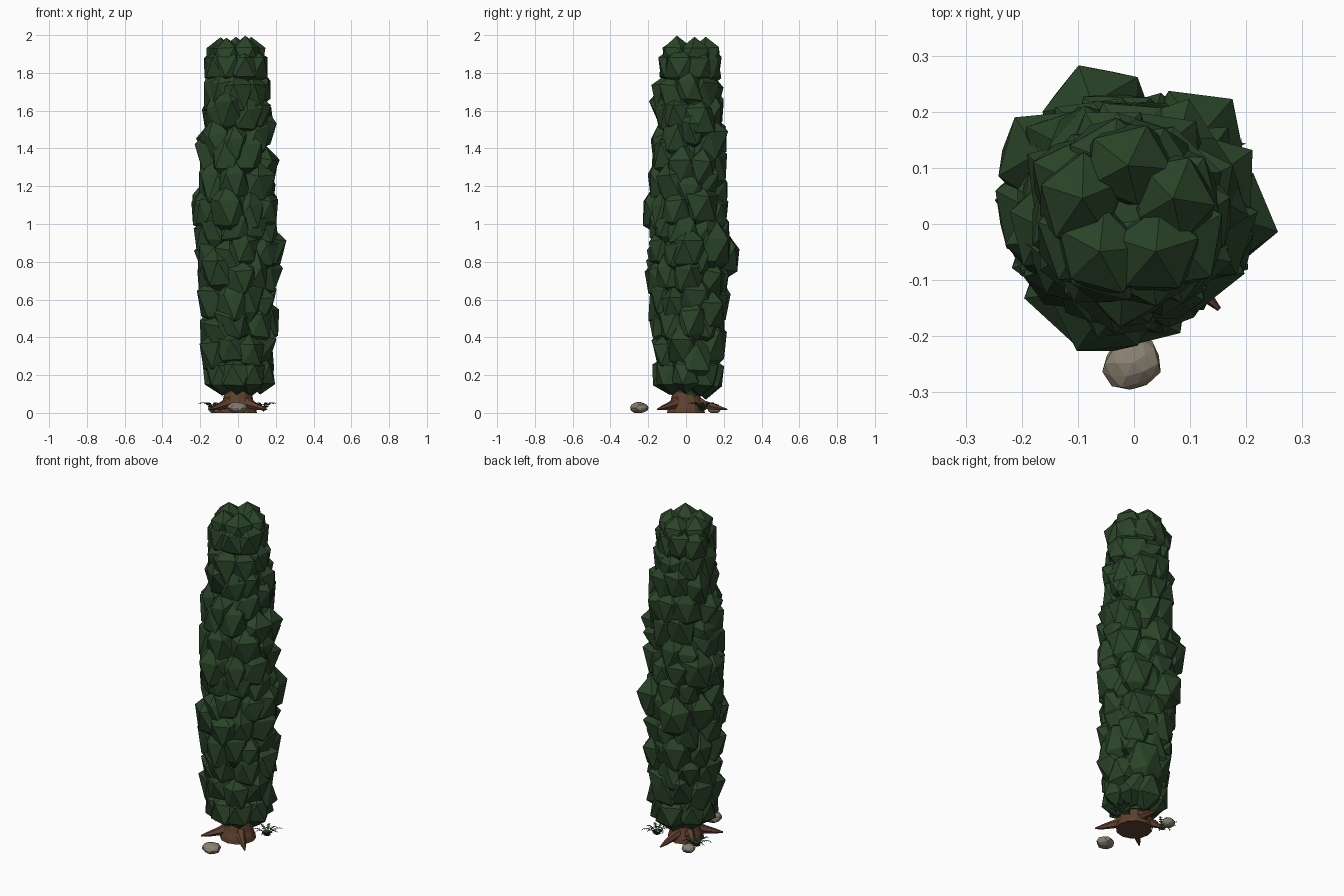
import bpy, bmesh, math, random
from mathutils import Vector, Matrix

if "Cube" in bpy.data.objects:
    bpy.data.objects.remove(bpy.data.objects["Cube"])

random.seed(8)


def material(name, rgb):
    m = bpy.data.materials.new(name)
    m.diffuse_color = (*rgb, 1)
    m.use_nodes = True
    m.node_tree.nodes["Principled BSDF"].inputs["Base Color"].default_value = m.diffuse_color
    return m


LEAF = material("leaf_green", (0.023, 0.058, 0.021))
BARK = material("bark_brown", (0.115, 0.052, 0.028))
STONE = material("stone_grey", (0.25, 0.215, 0.16))
FERN = material("fern_green", (0.026, 0.065, 0.024))


def finish(bm, name, mat):
    me = bpy.data.meshes.new(name)
    bm.to_mesh(me)
    bm.free()
    me.materials.append(mat)
    ob = bpy.data.objects.new(name, me)
    bpy.context.collection.objects.link(ob)
    return ob


def interp(points, t):
    for (a, ra), (b, rb) in zip(points, points[1:]):
        if t <= b:
            return ra + (rb - ra) * (t - a) / (b - a)
    return points[-1][1]


def blob(bm, pos, size, angle, jitter, subdivisions=1, lean=0.0):
    """Faceted lump: jittered icosphere, scaled, turned to face outward."""
    mat = (Matrix.Translation(pos) @ Matrix.Rotation(angle, 4, 'Z')
           @ Matrix.Rotation(lean, 4, 'Y') @ Matrix.Diagonal((*size, 1)))
    vs = bmesh.ops.create_icosphere(bm, subdivisions=subdivisions, radius=1)["verts"]
    turn = random.uniform(0, math.tau)
    for v in vs:
        v.co *= 1 + random.uniform(-jitter, jitter)
        v.co = mat @ (Matrix.Rotation(turn, 3, 'Z') @ v.co)


def tube(bm, rings, sides):
    """Capped tube through (centre, radius, tangent) rings."""
    loops = []
    for c, r, d in rings:
        q = Vector(d).to_track_quat('Z', 'Y')
        loops.append([bm.verts.new(Vector(c) + q @ Vector(
            (r * math.cos(math.tau * i / sides), r * math.sin(math.tau * i / sides), 0)))
            for i in range(sides)])
    for a, b in zip(loops, loops[1:]):
        for i in range(sides):
            j = (i + 1) % sides
            bm.faces.new((a[i], a[j], b[j], b[i]))
    bm.faces.new(loops[0][::-1])
    bm.faces.new(loops[-1])


# Foliage: staggered rings of faceted leaf clumps following a column outline
OUTLINE = [(0.1, 0.18), (0.3, 0.198), (0.6, 0.210), (0.9, 0.224), (1.15, 0.224),
           (1.4, 0.203), (1.65, 0.19), (1.85, 0.175), (2.0, 0.165)]


def axis(z):
    return Vector((-0.012 * z / 2, 0.01 + 0.01 * z / 2, z))


bm = bmesh.new()
rows = 14
for row in range(rows):
    z = 0.2 + 1.63 * row / (rows - 1)
    count = 8
    inner = 0 < row < rows - 1
    for k in range(count):
        a = math.tau * (k + 0.5 * (row % 2)) / count + random.uniform(-0.2, 0.2)
        zz = z + random.uniform(-0.04, 0.04) * (1 if inner else 0.2)
        s = random.uniform(0.08, 0.105)
        r = interp(OUTLINE, zz) - s * 0.92 + random.uniform(-0.008, 0.012)
        pos = axis(zz) + Vector((r * math.cos(a), r * math.sin(a), 0))
        tall = random.uniform(1.25, 1.6) if inner else 0.115 / s
        blob(bm, pos, (s, s * 1.05, s * tall), a, 0.16 if inner else 0.08,
             lean=random.uniform(-0.05, 0.3) if inner else 0)
# Larger clumps that stand out of the column: x, y, z of the outermost point
for x, y, z in ((0.255, 0.02, 0.86), (-0.10, 0.29, 0.82), (-0.26, 0.035, 1.07),
                (-0.085, -0.235, 1.07), (0.17, 0.225, 0.87), (-0.23, 0.175, 1.1),
                (0.16, 0.19, 0.53), (-0.165, -0.18, 0.75)):
    a = math.atan2(y, x)
    r = math.hypot(x, y) - 0.1
    blob(bm, Vector((r * math.cos(a), r * math.sin(a), z)), (0.1, 0.105, 0.14), a, 0.08, lean=0.15)
# Crown clumps around a small hollow
for k in range(5):
    a = math.tau * k / 5 + math.pi / 2
    pos = axis(1.885) + Vector((0.085 * math.cos(a), 0.085 * math.sin(a), 0))
    blob(bm, pos, (0.082, 0.092, 0.108 + random.uniform(-0.015, 0.003)), a, 0.06)
finish(bm, "foliage", LEAF)

# Solid foliage core
bm = bmesh.new()
tube(bm, [(axis(z), interp(OUTLINE, z) * f, (0, 0, 1)) for z, f in
          ((0.09, 0.4), (0.3, 0.7), (0.95, 0.72), (1.5, 0.7), (1.9, 0.45))], 10)
finish(bm, "foliage_core", LEAF)

# Trunk with flared foot
bm = bmesh.new()
tube(bm, [((0, 0, z), r, (0, 0, 1)) for z, r in
          ((0.0, 0.1), (0.025, 0.096), (0.06, 0.083), (0.12, 0.068), (0.3, 0.055))], 12)
finish(bm, "trunk", BARK)

# Roots: tapering spikes spreading from the trunk foot
for deg, length in ((-138, 0.205), (-45, 0.215), (85, 0.22), (140, 0.16)):
    a = math.radians(deg)
    d = Vector((math.cos(a), math.sin(a), 0))
    bm = bmesh.new()
    tube(bm, [(d * 0.04 + Vector((0, 0, 0.07)), 0.036, d + Vector((0, 0, -0.4))),
              (d * 0.095 + Vector((0, 0, 0.043)), 0.025, d + Vector((0, 0, -0.35))),
              (d * length * 0.8 + Vector((0, 0, 0.026)), 0.014, d + Vector((0, 0, -0.2))),
              (d * length + Vector((0, 0, 0.018)), 0.004, d)], 6)
    finish(bm, "root", BARK)

# Stones
for pos, size in (((-0.003, -0.248, 0.027), (0.053, 0.047, 0.031)),
                  ((-0.122, 0.15, 0.022), (0.038, 0.036, 0.026))):
    bm = bmesh.new()
    blob(bm, Vector(pos), size, 0.4, 0.07, 2)
    for v in bm.verts:
        v.co.z = max(v.co.z, 0)
    finish(bm, "stone", STONE)


# Ferns: arched fronds with paired leaflets
def fern(x, y):
    bm = bmesh.new()
    for k in range(9):
        a = math.tau * k / 9 + random.uniform(-0.2, 0.2)
        out = Vector((math.cos(a), math.sin(a), 0))
        side = Vector((-out.y, out.x, 0))
        reach = random.uniform(0.065, 0.085)

        def point(t):
            return Vector((x, y, 0.008)) + out * reach * t + Vector((0, 0, 0.13 * t * (1 - 0.68 * t)))
        steps = 7
        for i in range(steps):
            p, q = point(i / steps), point((i + 1) / steps)
            w = 0.018 * (1 - 0.75 * i / steps)
            for s in (-1, 1):
                tip = q + side * s * w + out * 0.004 - Vector((0, 0, 0.004))
                bm.faces.new([bm.verts.new(c) for c in (p, q + side * s * 0.0015, tip)])
            bm.faces.new([bm.verts.new(c) for c in (
                p - side * 0.0015, p + side * 0.0015, q + side * 0.0015, q - side * 0.0015)])
    finish(bm, "fern", FERN)


fern(0.135, 0.085)
fern(-0.13, 0.085)
